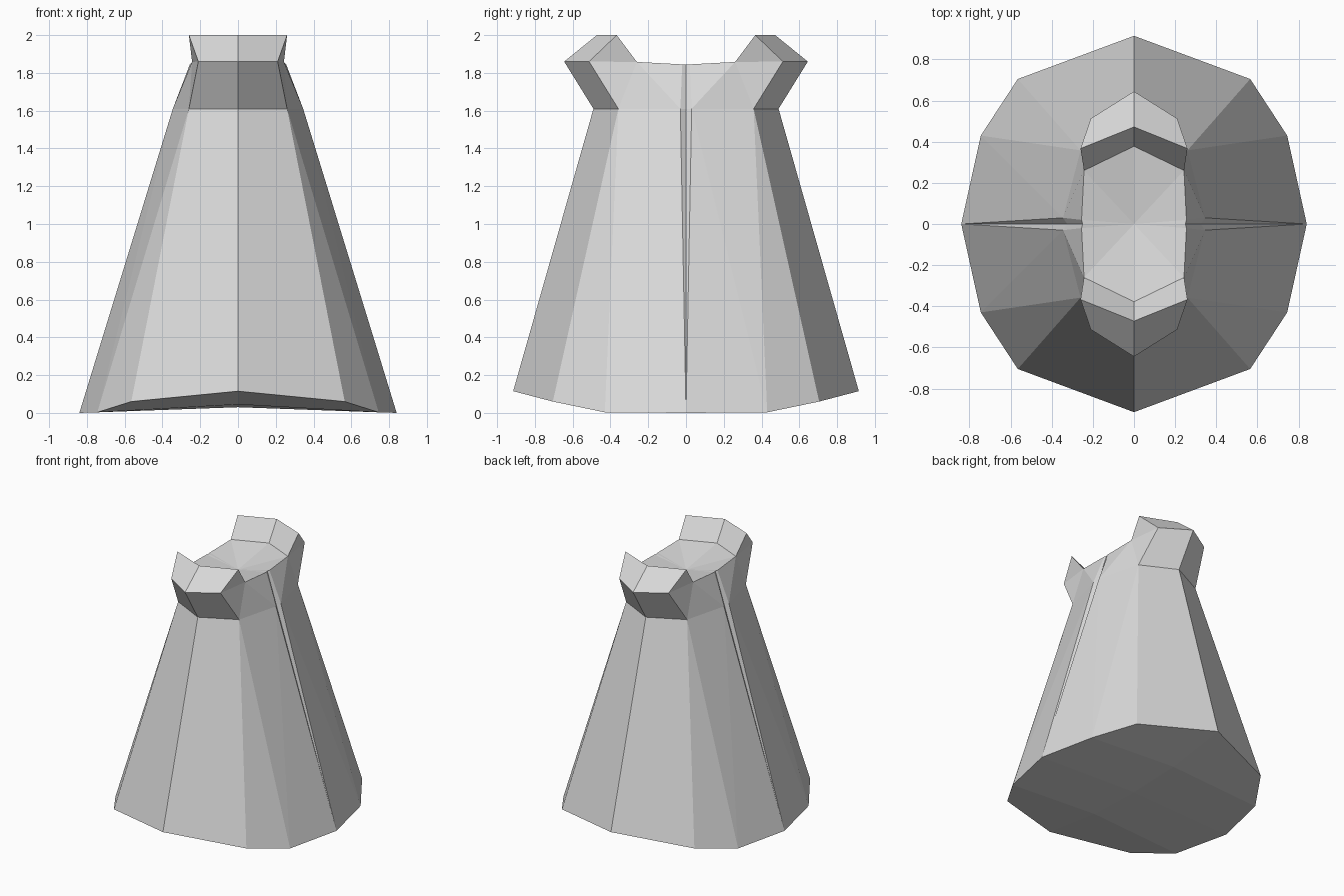
import bpy, bmesh
from mathutils import Vector

if "Cube" in bpy.data.objects:
    bpy.data.objects.remove(bpy.data.objects["Cube"])

# Single grey colour
grey = bpy.data.materials.new("light_grey")
grey.diffuse_color = (0.7, 0.7, 0.7, 1)
grey.use_nodes = True
grey.node_tree.nodes["Principled BSDF"].inputs["Base Color"].default_value = grey.diffuse_color

# Control points of one quarter (x >= 0, y <= 0)
P = {
    # bottom hem
    "hem_front": (0, -.915, .115), "hem_corner": (.565, -.705, .06),
    "hem_side": (.745, -.43, .003), "hem_end": (.84, 0, 0),
    "under_front": (0, -.43, .045), "under_mid": (0, 0, .03),
    # waist under the collar, with the side groove
    "waist_front": (0, -.49, 1.61), "waist_corner": (.26, -.358, 1.61),
    "groove_lip": (.345, -.03, 1.61), "groove_mid": (.325, 0, 1.61),
    # flared collar
    "flare_front": (0, -.645, 1.86), "flare_corner": (.21, -.513, 1.86),
    "tip_front": (0, -.472, 2), "tip_corner": (.26, -.367, 2),
    "inner_front": (0, -.378, 1.85), "inner_corner": (.243, -.26, 1.858),
    "rim_lip": (.255, -.02, 1.845), "rim_mid": (.25, 0, 1.845),
    "floor_mid": (0, 0, 1.79),
}

FACES = [
    # skirt
    "hem_front hem_corner waist_corner waist_front",
    "hem_corner hem_side waist_corner",
    "hem_side groove_lip waist_corner",
    "hem_side hem_end groove_lip",
    # side groove
    "hem_end groove_mid groove_lip",
    "groove_lip groove_mid rim_mid rim_lip",
    # underside
    "hem_front under_front hem_side hem_corner",
    "under_front under_mid hem_end hem_side",
    # neck
    "waist_front waist_corner flare_corner flare_front",
    "waist_corner inner_corner flare_corner",
    "waist_corner groove_lip inner_corner",
    "groove_lip rim_lip inner_corner",
    # collar flap
    "flare_front flare_corner tip_corner tip_front",
    "flare_corner inner_corner tip_corner",
    "tip_front tip_corner inner_corner inner_front",
    # recessed top
    "inner_front inner_corner floor_mid",
    "inner_corner rim_lip floor_mid",
    "rim_lip rim_mid floor_mid",
]

bm = bmesh.new()
# Repeat the quarter in all four directions, flipping faces where mirrored
for sx in (1, -1):
    for sy in (1, -1):
        v = {k: bm.verts.new((x * sx, y * sy, z)) for k, (x, y, z) in P.items()}
        for f in FACES:
            loop = [v[n] for n in f.split()]
            bm.faces.new(loop if sx * sy > 0 else loop[::-1])
bmesh.ops.remove_doubles(bm, verts=bm.verts, dist=0.0005)
bmesh.ops.recalc_face_normals(bm, faces=bm.faces)

mesh = bpy.data.meshes.new("flared_body")
bm.to_mesh(mesh)
bm.free()
mesh.materials.append(grey)
body = bpy.data.objects.new("flared_body", mesh)
bpy.context.collection.objects.link(body)
